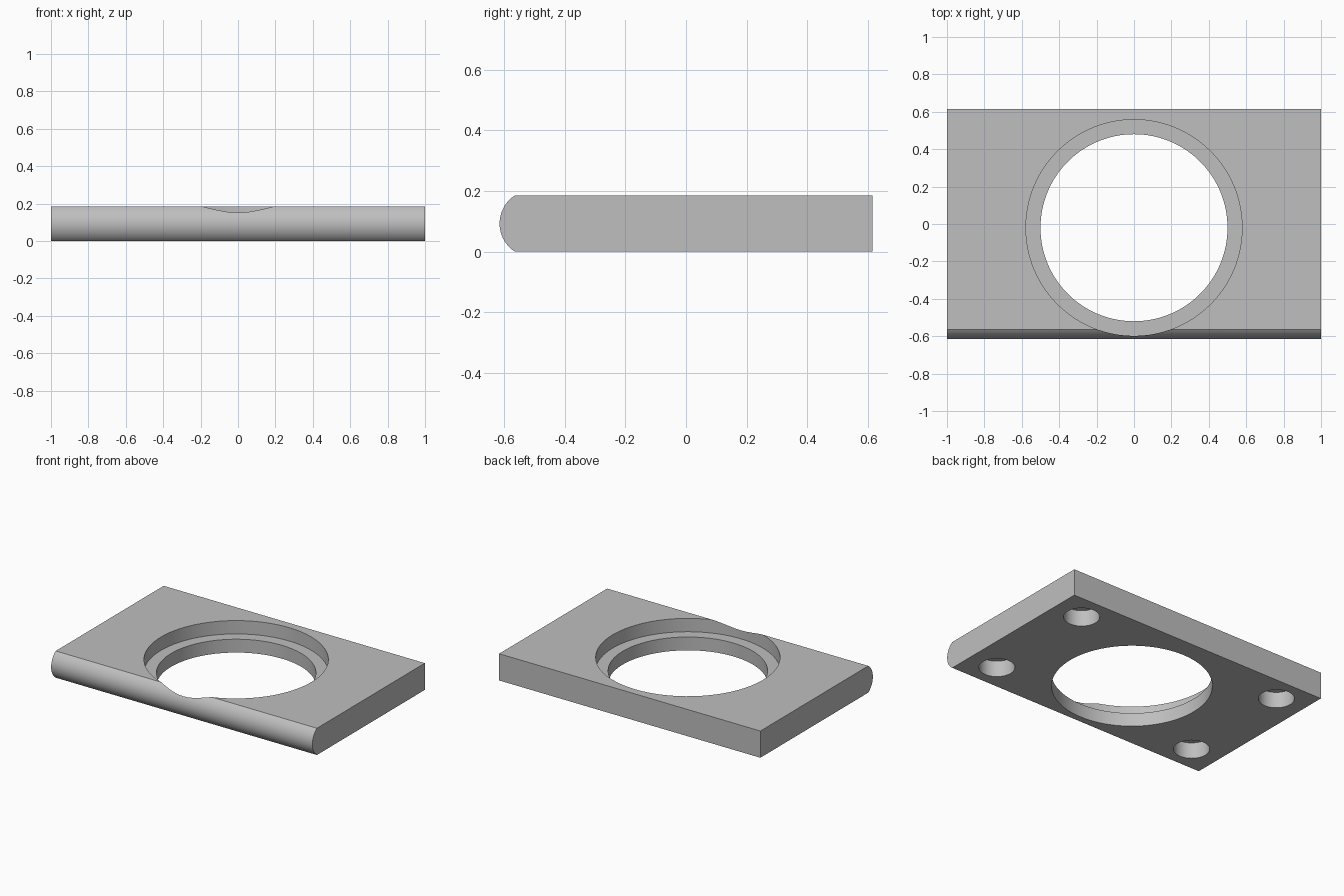
import bpy, bmesh, math
from math import radians

default = bpy.data.objects.get("Cube")
if default:
    bpy.data.objects.remove(default, do_unlink=True)

THICK, HALF_X, HALF_Y = 0.185, 1.0, 0.615
EDGE_Y = -0.565            # where the rounded front edge starts
BORE_Y = -0.02             # centre of the large opening

grey = bpy.data.materials.new("plain grey")
grey.use_nodes = True
colour = (0.52, 0.52, 0.52, 1)
grey.diffuse_color = colour
grey.node_tree.nodes["Principled BSDF"].inputs["Base Color"].default_value = colour


def cutter(name, radius, x, y, low, high, sides=128):
    """Round cutter standing between two heights."""
    bpy.ops.mesh.primitive_cylinder_add(
        vertices=sides, radius=radius, depth=high - low,
        location=(x, y, (low + high) / 2))
    ob = bpy.context.object
    ob.name = name
    ob.hide_render = True
    ob.data.materials.append(grey)
    return ob


# Plate: side profile with a bowed front edge, extruded across x
half = THICK / 2
bow = EDGE_Y + HALF_Y
radius = (half ** 2 + bow ** 2) / (2 * bow)
sweep = math.asin(half / radius)
STEPS = 28
profile = [(HALF_Y, 0), (HALF_Y, THICK)]
for i in range(STEPS + 1):
    a = sweep - 2 * sweep * i / STEPS
    profile.append((-HALF_Y + radius - radius * math.cos(a),
                    half + radius * math.sin(a)))

bm = bmesh.new()
end = bm.faces.new([bm.verts.new((-HALF_X, y, z)) for y, z in profile])
new = bmesh.ops.extrude_face_region(bm, geom=[end])["geom"]
bmesh.ops.translate(bm, vec=(2 * HALF_X, 0, 0),
                    verts=[g for g in new if isinstance(g, bmesh.types.BMVert)])
bmesh.ops.recalc_face_normals(bm, faces=bm.faces)
mesh = bpy.data.meshes.new("plate")
bm.to_mesh(mesh)
bm.free()
mesh.materials.append(grey)
plate = bpy.data.objects.new("plate", mesh)
bpy.context.collection.objects.link(plate)

# Stepped opening and four blind holes in the underside
cutters = [cutter("opening_cutter", 0.5, 0, BORE_Y, -0.1, 0.3),
           cutter("counterbore_cutter", 0.578, 0, BORE_Y, half, 0.3)]
for x in (-0.79, 0.79):
    for y in (-0.385, 0.435):
        cutters.append(cutter("blind_hole_cutter", 0.112, x, y, -0.1, 0.11, 64))

bpy.ops.object.select_all(action='DESELECT')
plate.select_set(True)
bpy.context.view_layer.objects.active = plate
for ob in cutters:
    mod = plate.modifiers.new("cut", 'BOOLEAN')
    mod.operation = 'DIFFERENCE'
    mod.solver = 'EXACT'
    mod.object = ob
    bpy.ops.object.modifier_apply(modifier=mod.name)
for ob in cutters:
    bpy.data.objects.remove(ob, do_unlink=True)

# Smooth round walls, crisp rims
plate.select_set(True)
bpy.context.view_layer.objects.active = plate
bpy.ops.object.shade_smooth_by_angle(angle=radians(20))
